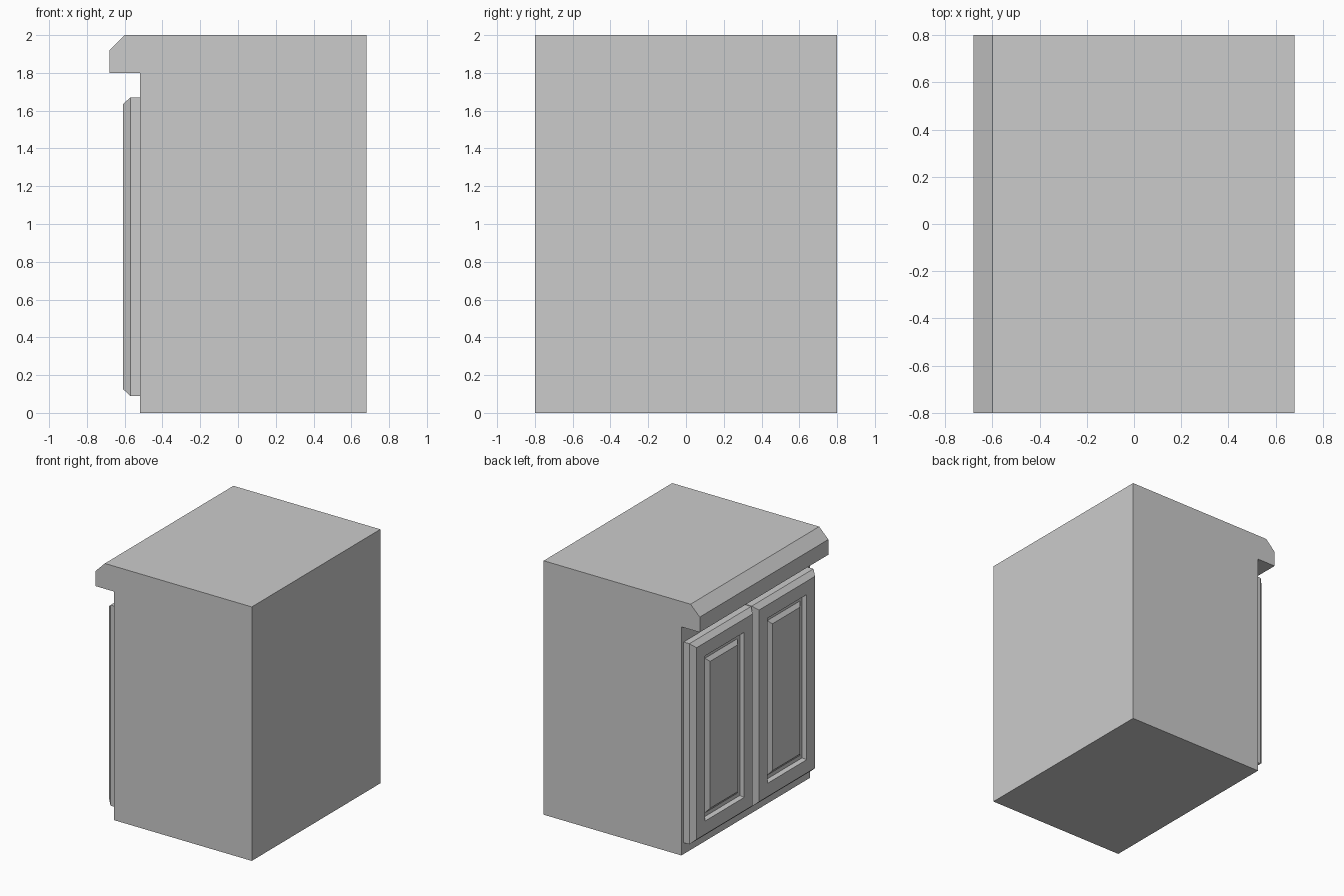
import bpy, bmesh
from mathutils import Matrix, Vector

if "Cube" in bpy.data.objects:
    bpy.data.objects.remove(bpy.data.objects["Cube"])


def finish(bm, name):
    bmesh.ops.recalc_face_normals(bm, faces=bm.faces[:])
    mesh = bpy.data.meshes.new(name)
    bm.to_mesh(mesh)
    bm.free()
    obj = bpy.data.objects.new(name, mesh)
    bpy.context.collection.objects.link(obj)
    return obj


# Cabinet body with overhanging chamfered worktop: side profile (x, z) extruded along y
profile = [(-0.52, 0), (0.68, 0), (0.68, 2), (-0.60, 2),
           (-0.68, 1.92), (-0.68, 1.80), (-0.52, 1.80)]
bm = bmesh.new()
side = bm.faces.new([bm.verts.new((x, -0.8, z)) for x, z in profile])
ext = bmesh.ops.extrude_face_region(bm, geom=[side], use_keep_orig=True)
moved = [g for g in ext["geom"] if isinstance(g, bmesh.types.BMVert)]
bmesh.ops.translate(bm, verts=moved, vec=(0, 1.6, 0))
finish(bm, "cabinet_body")

# Door slab: a box from x -0.57 to -0.52
y0, y1, z0, z1 = 0.004, 0.772, 0.09, 1.67
bm = bmesh.new()
bmesh.ops.create_cube(bm, size=1, matrix=Matrix.LocRotScale(
    Vector((-0.545, (y0 + y1) / 2, (z0 + z1) / 2)), None,
    Vector((0.05, y1 - y0, z1 - z0))))
bm.normal_update()
front = min(bm.faces, key=lambda f: f.calc_center_median().x)

# Outer chamfer, frame, recess wall, recess floor, raised panel: (inset, depth)
for inset, depth in [(0.035, 0.038), (0.105, 0), (0.012, -0.03),
                     (0.03, 0), (0.03, 0.024)]:
    bmesh.ops.inset_individual(bm, faces=[front], thickness=inset,
                               depth=depth, use_even_offset=True)
    bm.normal_update()
doors = finish(bm, "cabinet_doors")

# Second door
mirror = doors.modifiers.new("Mirror", "MIRROR")
mirror.use_axis = (False, True, False)
mirror.use_mirror_merge = False
